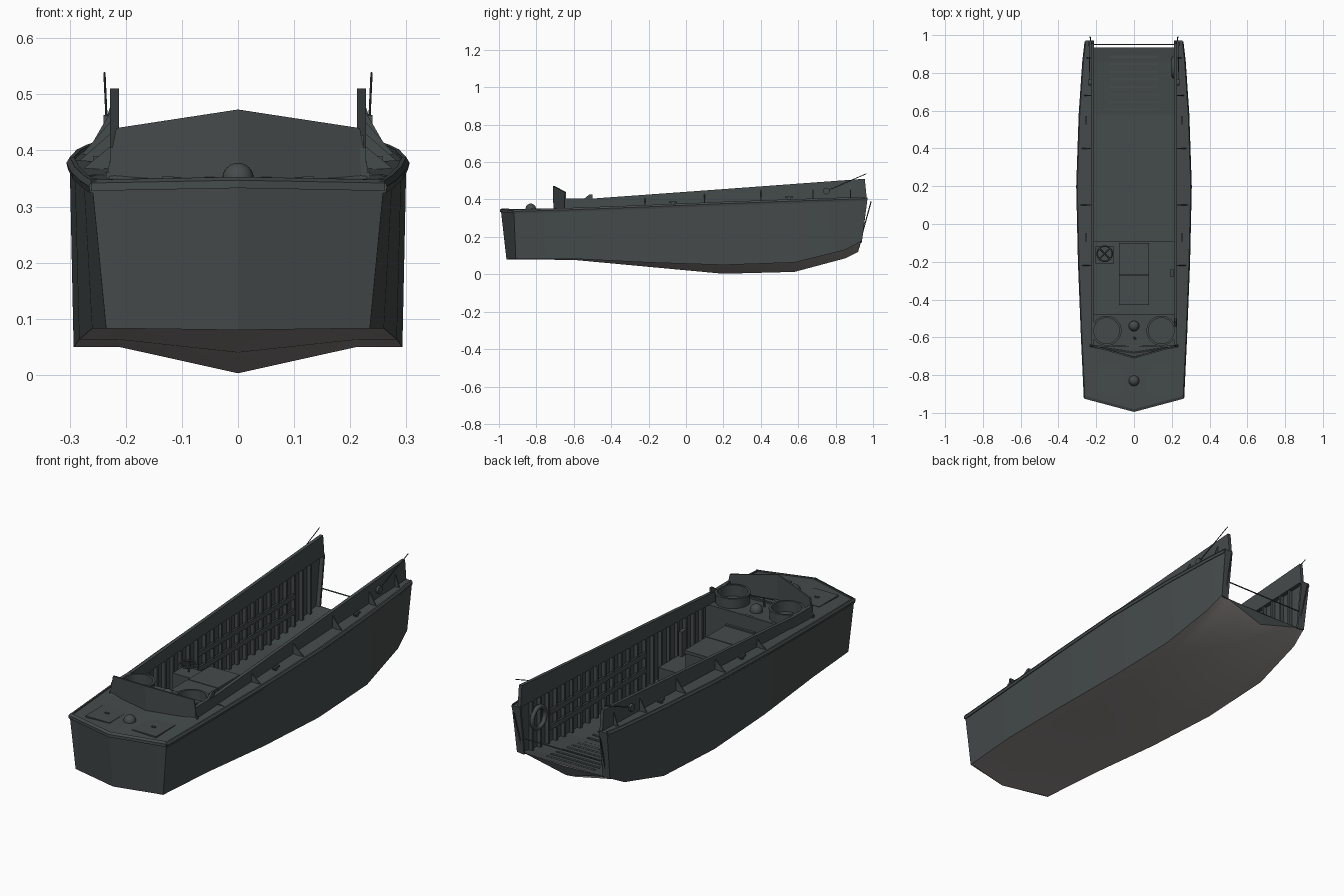
import bpy, bmesh, math
from mathutils import Vector, Matrix

if "Cube" in bpy.data.objects:
    bpy.data.objects.remove(bpy.data.objects["Cube"])


def material(name, rgb):
    m = bpy.data.materials.new(name)
    m.diffuse_color = (*rgb, 1)
    m.use_nodes = True
    m.node_tree.nodes["Principled BSDF"].inputs["Base Color"].default_value = (*rgb, 1)
    return m


GREY = material("sea grey", (0.06, 0.07, 0.07))
BOTTOM = material("bottom brown", (0.3, 0.268, 0.268))
UP = Vector((0, 0, 1))


def finish(name, bm, mirror=False, thick=0, mats=(GREY,), smooth=False, facing=None):
    """Make the object; open sheets can be turned to one facing direction."""
    bmesh.ops.recalc_face_normals(bm, faces=bm.faces)
    if facing:
        for f in bm.faces:
            if f.normal.dot(facing) < 0:
                f.normal_flip()
    me = bpy.data.meshes.new(name)
    bm.to_mesh(me)
    bm.free()
    for m in mats:
        me.materials.append(m)
    ob = bpy.data.objects.new(name, me)
    bpy.context.collection.objects.link(ob)
    if mirror:
        ob.modifiers.new("mirror", 'MIRROR').use_clip = True
    if thick:
        sol = ob.modifiers.new("thickness", 'SOLIDIFY')
        sol.thickness, sol.offset = thick, 0
    if smooth:
        for p in me.polygons:
            p.use_smooth = len(p.vertices) == 4
    return ob


def loft(name, rings, closed=False, **kw):
    """Skin a list of equal-length point rows; closed rows get end caps."""
    bm = bmesh.new()
    rows = [[bm.verts.new(p) for p in r] for r in rings]
    n = len(rows[0])
    for a, b in zip(rows, rows[1:]):
        for i in range(n if closed else n - 1):
            j = (i + 1) % n
            bm.faces.new((a[i], a[j], b[j], b[i]))
    if closed:
        bm.faces.new(rows[0])
        bm.faces.new(rows[-1])
    return finish(name, bm, **kw)


def boxes(name, pairs, **kw):
    bm = bmesh.new()
    for lo, hi in pairs:
        lo, hi = Vector(lo), Vector(hi)
        m = Matrix.Translation((lo + hi) / 2) @ Matrix.Diagonal((*(hi - lo), 1))
        bmesh.ops.create_cube(bm, size=1, matrix=m)
    return finish(name, bm, **kw)


def rods(name, ends, r, sides=8, **kw):
    bm = bmesh.new()
    for a, b in ends:
        a, b = Vector(a), Vector(b)
        d = b - a
        m = Matrix.Translation((a + b) / 2) @ d.to_track_quat('Z', 'Y').to_matrix().to_4x4()
        bmesh.ops.create_cone(bm, cap_ends=True, segments=sides, radius1=r, radius2=r,
                              depth=d.length, matrix=m)
    return finish(name, bm, **kw)


def spin(name, profile, centre, steps=32, axis='Z', **kw):
    """Turn an (r, height) profile about an axis through centre."""
    rings = []
    for k in range(steps + 1):
        t = math.tau * k / steps
        pts = [Vector((r * math.cos(t), r * math.sin(t), h)) for r, h in profile]
        if axis == 'X':
            pts = [Vector((p.z, p.x, p.y)) for p in pts]
        rings.append([p + Vector(centre) for p in pts])
    ob = loft(name, rings, **kw)
    bm = bmesh.new()
    bm.from_mesh(ob.data)
    bmesh.ops.remove_doubles(bm, verts=bm.verts, dist=1e-5)
    bmesh.ops.recalc_face_normals(bm, faces=bm.faces)
    bm.to_mesh(ob.data)
    bm.free()


# Hull stations: keel y, keel z, chine y, chine x, chine z, sheer y, sheer x, sheer z
STATIONS = [
    (-0.96, 0.08, -0.91, 0.235, 0.083, -0.92, 0.26, 0.34),
    (-0.6, 0.077, -0.6, 0.26, 0.083, -0.6, 0.275, 0.35),
    (-0.2, 0.04, -0.2, 0.283, 0.063, -0.2, 0.291, 0.365),
    (0.2, 0.003, 0.2, 0.293, 0.05, 0.2, 0.3, 0.382),
    (0.58, 0.013, 0.58, 0.287, 0.063, 0.58, 0.287, 0.396),
    (0.85, 0.085, 0.85, 0.265, 0.13, 0.86, 0.268, 0.405),
    (0.92, 0.12, 0.935, 0.25, 0.175, 0.966, 0.256, 0.409),
]
WELL, WALL, AFT, BOW = 0.212, 0.232, -0.48, 0.966


def sheer(y):
    """Deck edge x and z at a given y."""
    for a, b in zip(STATIONS, STATIONS[1:]):
        if y <= b[5]:
            break
    t = (y - a[5]) / (b[5] - a[5])
    return a[6] + t * (b[6] - a[6]), a[7] + t * (b[7] - a[7])


def rail_top(y):
    return 0.405 + max(0, y + 0.5) * 0.0722


def floor_z(y):
    return 0.13 + max(0, y - 0.6) * 0.12


# Hull sides and painted bottom
loft("hull_side", [[(cx, cy, cz), (sx, sy, sz)] for _, _, cy, cx, cz, sy, sx, sz in STATIONS],
     mirror=True, facing=Vector((1, 0, 0)), smooth=True)
loft("hull_bottom", [[(0, ky, kz), (WELL, cy, cz), (cx, cy, cz)]
                     for ky, kz, cy, cx, cz, *_ in STATIONS],
     mirror=True, mats=(BOTTOM,), facing=-UP, smooth=True)

# Pointed transom and aft deck
loft("transom", [[(0, -0.96, 0.08), (WELL, -0.915, 0.083), (0.235, -0.91, 0.083)],
                 [(0, -0.99, 0.345), (WELL, -0.933, 0.341), (0.26, -0.92, 0.34)]],
     mirror=True, facing=Vector((0, -1, 0)))
loft("aft_deck", [[(0, y0, z + 0.006), (x, y, z)] for y0, y, x, z in
                  [(-0.99, -0.92, *sheer(-0.92)), (-0.6, -0.6, *sheer(-0.6)),
                   (AFT, AFT, *sheer(AFT))]], mirror=True, facing=UP)

# Side decks, well walls and floor
ys = [AFT, -0.2, 0.2, 0.58, 0.86, BOW]
loft("side_deck", [[(WELL, y, sheer(y)[1] + 0.005), (sheer(y)[0], y, sheer(y)[1])] for y in ys],
     mirror=True, facing=UP)
loft("well_wall", [[(WALL, min(y, 0.935), floor_z(y)), (WALL, y, sheer(y)[1])] for y in ys],
     mirror=True, facing=Vector((-1, 0, 0)))
loft("well_floor", [[(x, min(y, 0.935), floor_z(y)) for x in (-WALL, WALL)] for y in ys], facing=UP)
boxes("well_bulkhead", [((-WALL, AFT - 0.01, 0.13), (WALL, AFT, 0.355))])

# Bow ends of the side walls, sill and cross line
loft("bow_post", [[(WELL, 0.935, 0.17), (0.25, 0.935, 0.175)],
                  [(WELL, BOW, 0.412), (0.256, BOW, 0.409)]], mirror=True, thick=0.01)
loft("bow_sill", [[(0, 0.92, 0.12), (WELL, 0.935, 0.175)],
                  [(0, 0.935, 0.17), (WELL, 0.935, 0.176)]], mirror=True, facing=Vector((0, 1, 0)))
rods("cross_line", [((-WELL, 0.95, 0.255), (WELL, 0.95, 0.255))], 0.003)

# Rubbing rail around the deck edge
rail = [(sx, sy, sz) for *_, sy, sx, sz in STATIONS]
loft("rub_rail", [[(x - 0.008, y, z - 0.016), (x + 0.003, y, z - 0.016), (x + 0.006, y, z - 0.004),
                   (x, y, z + 0.006), (x - 0.008, y, z + 0.006)] for x, y, z in rail],
     closed=True, mirror=True)
loft("stern_rail", [[(x, y + 0.01, z - 0.012), (x, y - 0.005, z - 0.012), (x, y - 0.005, z + 0.002),
                     (x, y + 0.01, z + 0.008)] for x, y, z in
                    [(0, -0.99, 0.345), (0.262, -0.92, 0.34)]], closed=True, mirror=True)

# Raised coaming along the well, with a fairlead at its aft end
loft("coaming", [[(WELL, y, sheer(y)[1]), (WELL + 0.016, y, sheer(y)[1]),
                  (WELL + 0.016, y - d, rail_top(y)), (WELL, y - d, rail_top(y))]
                 for y, d in [(-0.65, 0), (-0.5, 0), (0.2, 0), (BOW, 0.01)]], closed=True, mirror=True)
loft("fairlead", [[(x, -0.55, 0.4), (x, -0.5, 0.4), (x, -0.5, 0.428), (x, -0.515, 0.428)]
                  for x in (WELL + 0.002, WELL + 0.012)], closed=True)

# Coaming brackets and cleats on the side decks
bm = bmesh.new()
for y in (-0.22, 0.1, 0.4, 0.68, 0.88):
    x, z = sheer(y)
    bm.faces.new([bm.verts.new(p) for p in ((WELL + 0.01, y, z), (x - 0.015, y, z + 0.004),
                                            (WELL + 0.012, y, rail_top(y) - 0.015))])
finish("coaming_bracket", bm, mirror=True, thick=0.005)
cleats = []
for y in (-0.07, 0.55):
    z = sheer(y)[1]
    cleats += [((0.248, y - 0.022, z + 0.012), (0.258, y + 0.022, z + 0.02)),
               ((0.249, y - 0.008, z), (0.257, y + 0.008, z + 0.014))]
boxes("cleat", cleats, mirror=True)

# Ribs and stringers under the side decks, floor slats
rib_ys = [-0.44 + 0.062 * k for k in range(22)]
boxes("wall_rib", [((WELL + 0.002, y, floor_z(y)), (WALL, y + 0.012, sheer(y)[1])) for y in rib_ys],
      mirror=True)
boxes("wall_stringer", [((WELL, 0.0, z), (WELL + 0.01, 0.74, z + 0.025)) for z in (0.21, 0.285)],
      mirror=True)
boxes("floor_slat", [((-0.13, y, floor_z(y) - 0.004), (0.13, y + 0.012, floor_z(y) + 0.004))
                     for y in [-0.04 + 0.04 * k for k in range(24)]])

# Helm platform, engine box, console and wheel
boxes("helm_platform", [((-WELL, AFT, 0.13), (WELL, -0.09, 0.2))])
boxes("engine_box", [((-0.076, -0.425, 0.2), (0.076, -0.105, 0.305)),
                     ((-0.08, -0.43, 0.3), (0.08, -0.272, 0.315)),
                     ((-0.08, -0.268, 0.3), (0.08, -0.1, 0.315)),
                     ((-0.078, -0.425, 0.31), (0.078, -0.412, 0.322))])
boxes("helm_console", [((-0.205, -0.21, 0.2), (-0.105, -0.12, 0.29))])
WHEEL = Vector((-0.155, -0.157, 0.325))


def tube(major, minor, n=8):
    return [(major + minor * math.cos(k * math.tau / n), minor * math.sin(k * math.tau / n))
            for k in range(n + 1)]


spin("steering_wheel", tube(0.04, 0.004), WHEEL, smooth=True)
spokes = [Vector((math.cos(a), math.sin(a), 0)) * 0.04 for a in (math.pi / 4, 3 * math.pi / 4)]
rods("wheel_spokes", [(WHEEL - s, WHEEL + s) for s in spokes] + [(WHEEL - UP * 0.04, WHEEL)], 0.004)
boxes("throttle_stand", [((0.19, -0.28, 0.2), (0.208, -0.24, 0.32))])

# Gun tubs, each a short tube with a lip
for side, x in (("left", 0.145), ("right", -0.145)):
    spin(side + "_gun_tub", [(0.068, 0.345), (0.076, 0.345), (0.076, 0.398), (0.079, 0.398),
                             (0.079, 0.405), (0.068, 0.405), (0.068, 0.345)], (x, -0.565, 0))

# Splinter shield, folded at the centre line
loft("splinter_shield", [[(0, -0.705, 0.35), (0.234, -0.642, 0.348)],
                         [(0, -0.708, 0.473), (0.216, -0.646, 0.44)]], mirror=True, thick=0.008)
loft("shield_foot", [[(0, -0.69, 0.352), (0.23, -0.655, 0.35)],
                     [(0, -0.675, 0.362), (0.23, -0.642, 0.36)]], mirror=True, facing=UP)
boxes("deck_beam", [((-0.235, -0.65, 0.345), (0.235, -0.64, 0.362))])

# Domed vents and lever
dome = [(0.028 * math.cos(k * math.pi / 12), 0.028 * math.sin(k * math.pi / 12)) for k in range(7)]
for name, y, z in (("aft_vent", -0.83, 0.35), ("tub_vent", -0.54, 0.365)):
    spin(name, [(0.028, -0.02)] + dome, (0, y, z), steps=24, smooth=True)
rods("helm_lever", [((0, -0.6, 0.35), (0.008, -0.61, 0.39))], 0.005)

# Aft deck hatches with handles
hatch = [((0.06, -0.9, 0.34), (0.19, -0.75, 0.35)), ((0.115, -0.83, 0.349), (0.135, -0.82, 0.354))]
boxes("deck_hatch", hatch, mirror=True)

# Bow fittings: whip poles, ramp arms, winch drums
rods("whip_pole", [((0.234, 0.76, 0.45), (0.238, 0.965, 0.538))], 0.002, mirror=True)
rods("ramp_arm", [((0.225, 0.935, 0.19), (0.232, 0.99, 0.39))], 0.003, mirror=True)
rods("winch_drum", [((0.226, 0.75, 0.445), (0.24, 0.75, 0.445))], 0.018, 12, mirror=True)

# Life ring on the left wall
spin("life_ring", tube(0.05, 0.011), (WELL - 0.002, 0.83, 0.31), axis='X', smooth=True)
